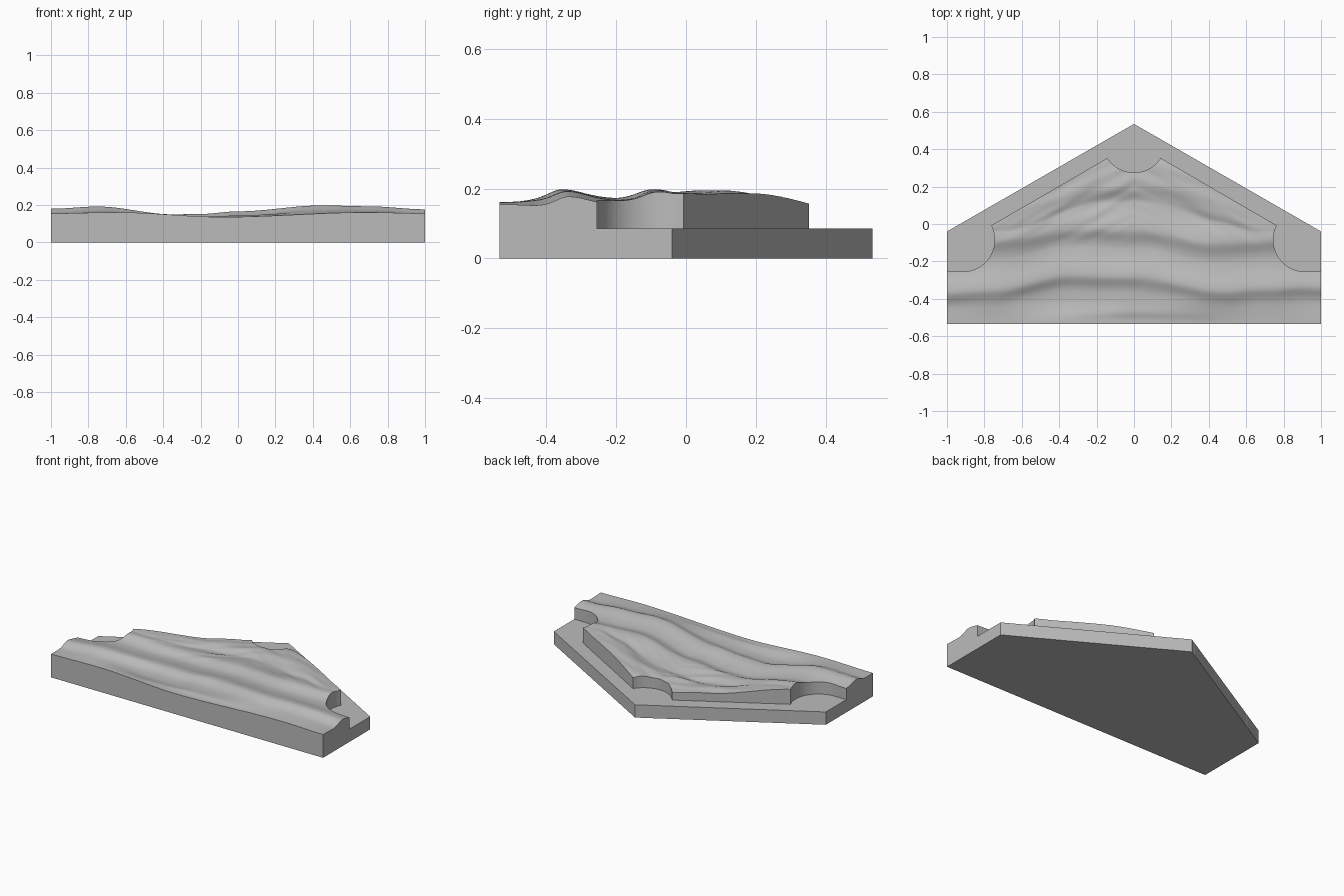
import bpy, bmesh, math
from mathutils import Vector, noise

default = bpy.data.objects.get("Cube")
if default:
    bpy.data.objects.remove(default, do_unlink=True)

FRONT, CORNER, APEX = -0.535, -0.04, 0.535
SHELF = 0.085
NOTCH = 0.17

stone = bpy.data.materials.new("stone_grey")
stone.use_nodes = True
stone.diffuse_color = (0.5, 0.5, 0.5, 1)
stone.node_tree.nodes["Principled BSDF"].inputs["Base Color"].default_value = (0.5, 0.5, 0.5, 1)


def ease(points, x):
    """Smooth interpolation through (x, value) points."""
    if x <= points[0][0]:
        return points[0][1]
    for (x0, v0), (x1, v1) in zip(points, points[1:]):
        if x <= x1:
            t = (x - x0) / (x1 - x0)
            return v0 + (v1 - v0) * t * t * (3 - 2 * t)
    return points[-1][1]


# Height of the crests and of the front edge along x
CREST = [(-1, .18), (-.75, .192), (-.35, .15), (-.2, .152), (0, .166),
         (.45, .198), (.7, .193), (1, .177)]
LIP = [(-1, .155), (-.65, .161), (-.08, .136), (.7, .161), (1, .155)]
# Course of each ridge in plan
LOWER = [(-1, -.365), (-.75, -.35), (-.35, -.265), (0, -.28), (.45, -.35), (1, -.335)]
MIDDLE = [(-.75, -.09), (-.3, -.02), (0, -.025), (.4, -.1), (.75, -.08)]
UPPER = [(-.7, -.02), (-.15, .2), (.15, .2), (.7, -.02)]


def ridge(d, steep, gentle):
    return math.exp(-(d / (steep if d < 0 else gentle)) ** 2)


def height(x, y):
    wobble = 0.012 * noise.noise(Vector((x * 5, y * 5, 2)))
    w = y + wobble
    t = max(ridge(w - ease(LOWER, x), .05, .085),
            ridge(w - ease(MIDDLE, x), .055, .1),
            ridge(w - ease(UPPER, x), .06, .2) * .9)
    z = ease(CREST, x) - 0.026 * (1 - t)
    # Rough layered rock towards the back
    rough = ease([(-.16, 0), (.02, 1)], y)
    back = abs(x) * .5 + y
    z += rough * (.006 * noise.noise(Vector((x * 5, back * 22, 5))) - .003)
    # Low ripple and level lip along the front
    front = ease([(FRONT, 1), (-.4, 0)], y)
    z = z * (1 - front) + ease(LIP, x) * front
    ripple = ridge(y + .475 + .1 * x * x, .02, .04)
    return z + .006 * ripple * ease([(0, 1), (.6, 0)], abs(x))


def finish(name, bm):
    bmesh.ops.recalc_face_normals(bm, faces=bm.faces)
    mesh = bpy.data.meshes.new(name)
    bm.to_mesh(mesh)
    bm.free()
    mesh.materials.append(stone)
    obj = bpy.data.objects.new(name, mesh)
    bpy.context.collection.objects.link(obj)
    return obj


# Terrain block: grid trimmed to a pentagon, raised and closed downwards
bm = bmesh.new()
bmesh.ops.create_grid(bm, x_segments=110, y_segments=100, size=1)
for v in bm.verts:
    v.co.y *= APEX
for side in (-1, 1):
    normal = Vector((side * (APEX - CORNER), 1, 0))
    bmesh.ops.bisect_plane(bm, geom=bm.verts[:] + bm.edges[:] + bm.faces[:],
                           plane_co=(0, APEX, 0), plane_no=normal.normalized(),
                           clear_outer=True)
bmesh.ops.remove_doubles(bm, verts=bm.verts, dist=0.0005)
for v in bm.verts:
    v.co.z = height(v.co.x, v.co.y)
rim = [e for e in bm.edges if e.is_boundary]
skirt = bmesh.ops.extrude_edge_only(bm, edges=rim)["geom"]
for v in skirt:
    if isinstance(v, bmesh.types.BMVert):
        v.co.z = 0
floor = [e for e in skirt if isinstance(e, bmesh.types.BMEdge) and e.is_boundary]
bmesh.ops.contextual_create(bm, geom=floor)
terrain = finish("terrain_tile", bm)


# Shelf cutter: slanted border with a round notch at each of three corners
def arc(cx, cy, start, end, steps=20):
    angles = [math.radians(start + (end - start) * i / steps) for i in range(steps + 1)]
    return [(cx + NOTCH * math.cos(a), cy + NOTCH * math.sin(a)) for a in angles]


half = [(1.2, -.255)] + arc(.915, -.085, 270, 153) + arc(0, .445, -33, -90)
outline = half + [(-x, y) for x, y in reversed(half[:-1])] + [(-1.2, .8), (1.2, .8)]
bm = bmesh.new()
face = bm.faces.new([bm.verts.new((x, y, SHELF)) for x, y in outline])
top = bmesh.ops.extrude_face_region(bm, geom=[face])["geom"]
bmesh.ops.translate(bm, vec=(0, 0, .4), verts=[v for v in top if isinstance(v, bmesh.types.BMVert)])
cutter = finish("shelf_cutter", bm)
cutter.hide_render = True

# Cut the shelf and shade the rock smoothly
cut = terrain.modifiers.new("shelf", 'BOOLEAN')
cut.operation = 'DIFFERENCE'
cut.solver = 'EXACT'
cut.object = cutter
bpy.ops.object.select_all(action='DESELECT')
terrain.select_set(True)
bpy.context.view_layer.objects.active = terrain
bpy.ops.object.modifier_apply(modifier=cut.name)
bpy.data.objects.remove(cutter, do_unlink=True)
bpy.ops.object.shade_smooth_by_angle(angle=math.radians(35))
